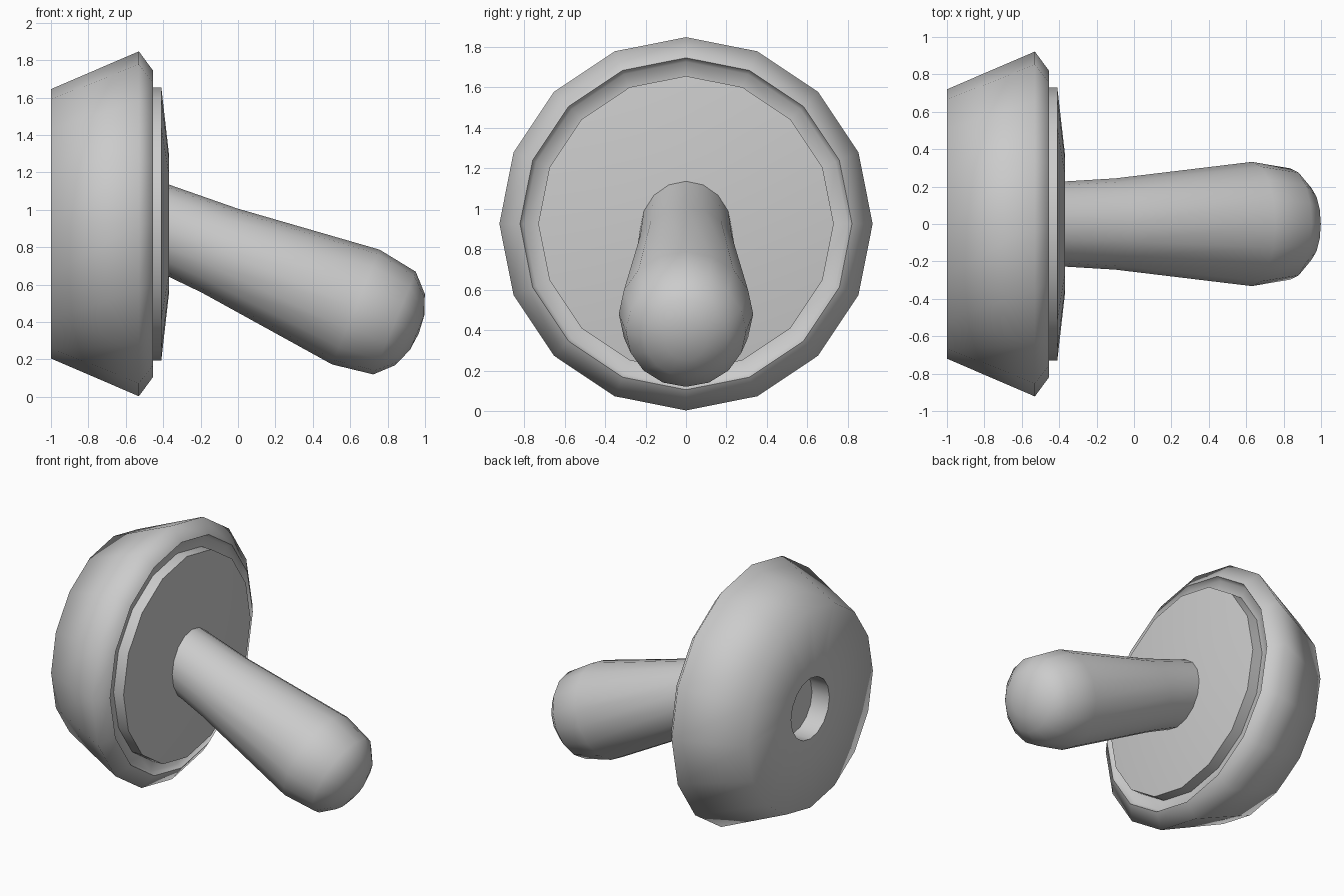
import bpy, bmesh, math
from mathutils import Matrix

if "Cube" in bpy.data.objects:
    bpy.data.objects.remove(bpy.data.objects["Cube"])

SIDES = 16


def lathe(name, profile, matrix, sharp_deg):
    """Revolve (distance, radius) points around the local x axis."""
    bm = bmesh.new()
    rings = []
    for d, r in profile:
        if r == 0:
            rings.append([bm.verts.new((d, 0, 0))])
        else:
            rings.append([bm.verts.new((d,
                                        r * math.sin(math.tau * i / SIDES),
                                        r * math.cos(math.tau * i / SIDES)))
                          for i in range(SIDES)])
    for a, b in zip(rings, rings[1:]):
        for i in range(SIDES):
            j = (i + 1) % SIDES
            if len(a) == 1:
                bm.faces.new((a[0], b[j], b[i]))
            elif len(b) == 1:
                bm.faces.new((a[i], a[j], b[0]))
            else:
                bm.faces.new((a[i], a[j], b[j], b[i]))
    # Profiles run from the -x end to the +x end, so one flip rule fits all
    bmesh.ops.recalc_face_normals(bm, faces=bm.faces)
    bm.transform(matrix)
    mesh = bpy.data.meshes.new(name)
    bm.to_mesh(mesh)
    bm.free()
    ob = bpy.data.objects.new(name, mesh)
    bpy.context.collection.objects.link(ob)
    bpy.ops.object.select_all(action='DESELECT')
    ob.select_set(True)
    bpy.context.view_layer.objects.active = ob
    bpy.ops.object.shade_smooth_by_angle(angle=math.radians(sharp_deg))
    return ob


head = Matrix.Translation((0, 0, 0.925))

# Tapered head with a round recess in the back and a lip around the front
lathe("head_body", [(-0.86, 0), (-0.86, 0.22), (-1.0, 0.22), (-1.0, 0.72),
                    (-0.53, 0.922), (-0.455, 0.82), (-0.49, 0.80),
                    (-0.49, 0.70), (-0.49, 0)], head, 80)

# Slightly domed front disc
lathe("front_disc", [(-0.49, 0.73), (-0.41, 0.73), (-0.37, 0.38),
                     (-0.37, 0)], head, 60)

# Tilted handle, thicker toward its rounded end
handle = Matrix.Translation((0.63, 0, 0.48)) @ Matrix.Rotation(math.radians(22.5), 4, 'Y')
lathe("handle", [(-1.22, 0), (-1.22, 0.22), (-0.79, 0.244), (0, 0.332),
                 (0.224, 0.297), (0.314, 0.206), (0.355, 0.10),
                 (0.365, 0)], handle, 60)
